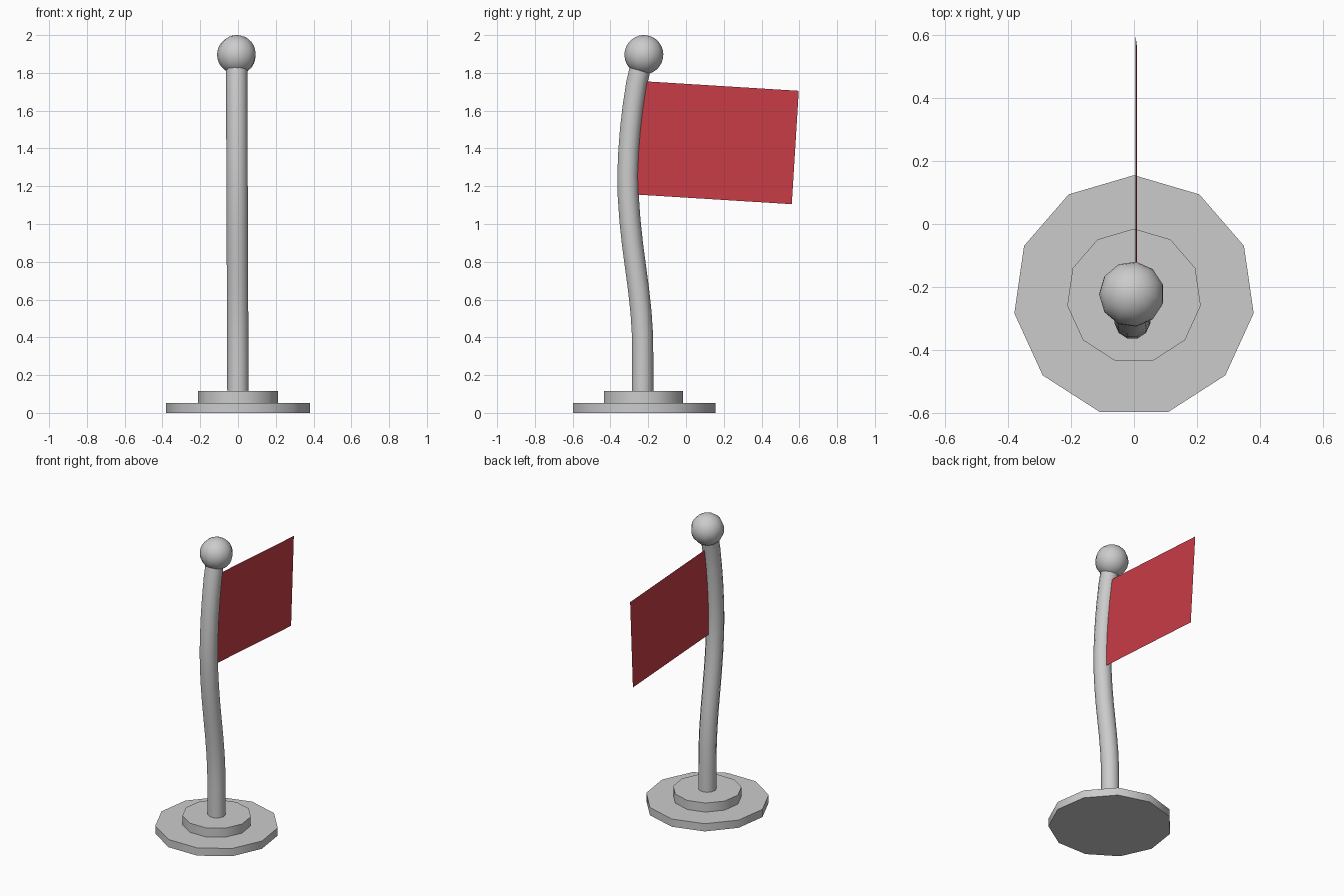
import bpy, bmesh, math
from mathutils import Vector, Matrix

if "Cube" in bpy.data.objects:
    bpy.data.objects.remove(bpy.data.objects["Cube"])

SIDES = 11
BASE_Y = -0.229


def finish(name, bm, smooth=True):
    bmesh.ops.recalc_face_normals(bm, faces=bm.faces)
    me = bpy.data.meshes.new(name)
    bm.to_mesh(me)
    bm.free()
    if smooth:
        me.shade_smooth()
        me.set_sharp_from_angle(angle=math.radians(40))
    ob = bpy.data.objects.new(name, me)
    bpy.context.collection.objects.link(ob)
    return ob


def loft(name, rings):
    """Skin (centre, radius, tilt) rings of SIDES points, capped at both ends."""
    bm = bmesh.new()
    loops = []
    for centre, r, tilt in rings:
        rot = Matrix.Rotation(-tilt, 3, 'X')
        loops.append([bm.verts.new(Vector(centre) + rot @ Vector(
            (r * math.sin(a), r * math.cos(a), 0)))
            for a in (2 * math.pi * i / SIDES for i in range(SIDES))])
    for a, b in zip(loops, loops[1:]):
        for i in range(SIDES):
            j = (i + 1) % SIDES
            bm.faces.new((a[i], a[j], b[j], b[i]))
    bm.faces.new(loops[0])
    bm.faces.new(loops[-1])
    return finish(name, bm)


# stepped base: wide lower disc and smaller upper disc
profile = [(0.384, 0), (0.384, 0.053), (0.214, 0.053), (0.214, 0.115)]
loft("base", [((0, BASE_Y, z), r, 0) for r, z in profile])

# bent pole, following centre points (y, z)
path = [(-0.230, 0.11), (-0.230, 0.30), (-0.232, 0.42), (-0.239, 0.53),
        (-0.252, 0.65), (-0.268, 0.77), (-0.284, 0.89), (-0.298, 1.02),
        (-0.307, 1.15), (-0.309, 1.26), (-0.304, 1.38), (-0.295, 1.50),
        (-0.281, 1.62), (-0.263, 1.74), (-0.236, 1.86)]
rings = []
for i, (y, z) in enumerate(path):
    y0, z0 = path[max(i - 1, 0)]
    y1, z1 = path[min(i + 1, len(path) - 1)]
    rings.append(((-0.004 * z, y, z), 0.057, math.atan2(y1 - y0, z1 - z0)))
loft("pole", rings)

# ball finial, leaning with the pole top
bm = bmesh.new()
bmesh.ops.create_uvsphere(
    bm, u_segments=SIDES, v_segments=14, radius=0.104,
    matrix=Matrix.Translation((-0.007, -0.223, 1.896))
    @ Matrix.Rotation(-0.2, 4, 'X') @ Matrix.Rotation(math.pi / 2, 4, 'Z'))
finish("finial", bm)

# thin flag sheet, inner edge buried in the pole
bm = bmesh.new()
corners = [(0.009, -0.28, 1.157), (0.010, 0.56, 1.105),
           (0.005, 0.597, 1.705), (0.004, -0.245, 1.757)]
bm.faces.new([bm.verts.new(c) for c in corners])
flag = finish("flag", bm, smooth=False)
red = bpy.data.materials.new("red")
red.diffuse_color = (0.58, 0.045, 0.06, 1)
red.use_nodes = True
red.node_tree.nodes["Principled BSDF"].inputs["Base Color"].default_value = red.diffuse_color
flag.data.materials.append(red)
